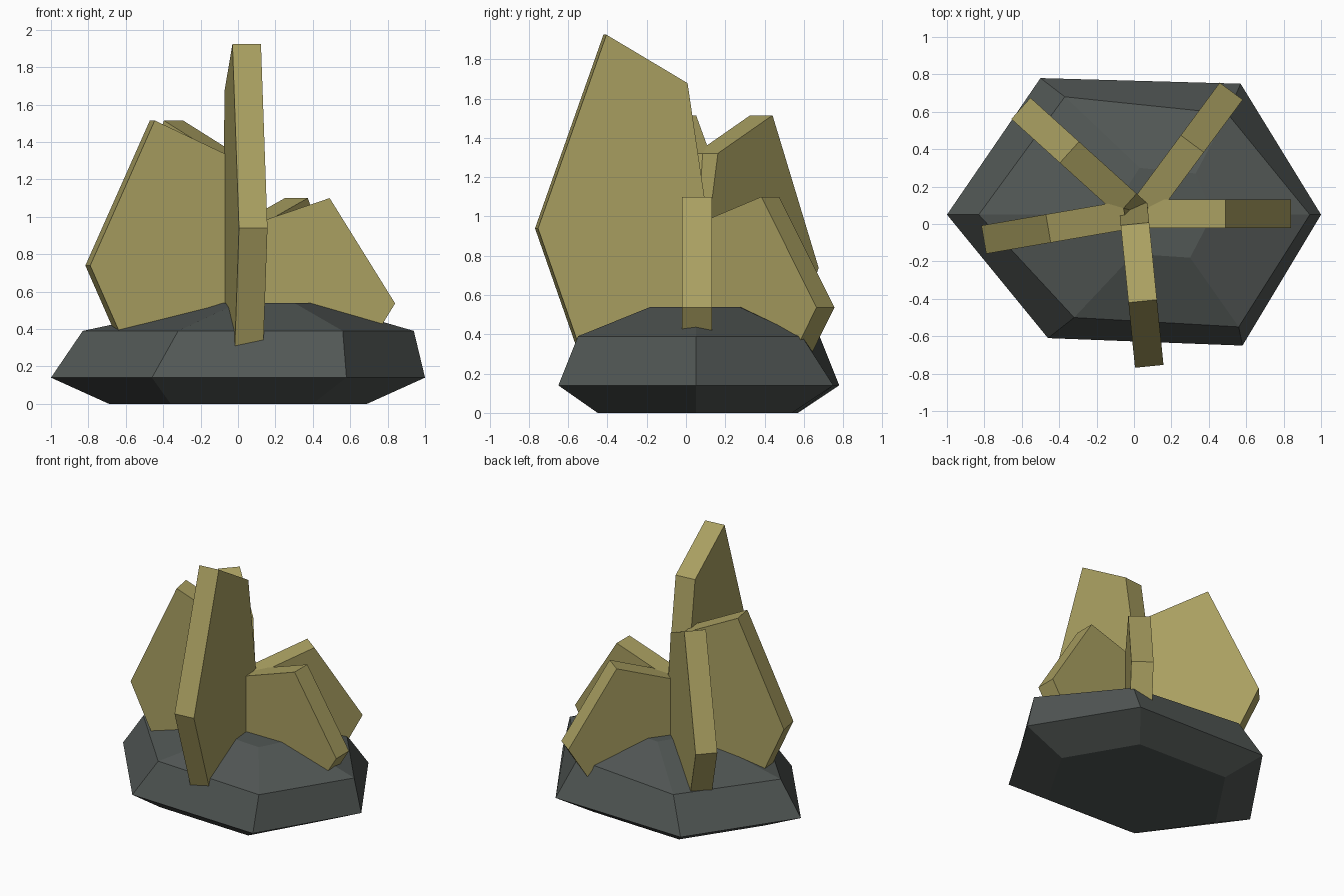
import bpy, bmesh, math
from mathutils import Vector

if "Cube" in bpy.data.objects:
    bpy.data.objects.remove(bpy.data.objects["Cube"])


def material(name, rgb):
    m = bpy.data.materials.new(name)
    m.diffuse_color = (*rgb, 1)
    m.use_nodes = True
    m.node_tree.nodes["Principled BSDF"].inputs["Base Color"].default_value = m.diffuse_color
    return m


GOLD = material("dull gold", (0.40, 0.35, 0.12))
STONE = material("dark grey stone", (0.083, 0.095, 0.090))


def loft(name, rings, mat):
    """Closed solid skinned through rings of equal point count."""
    bm = bmesh.new()
    loops = [[bm.verts.new(p) for p in ring] for ring in rings]
    n = len(loops[0])
    for a, b in zip(loops, loops[1:]):
        for i in range(n):
            j = (i + 1) % n
            bm.faces.new((a[i], a[j], b[j], b[i]))
    bm.faces.new(loops[0][::-1])
    bm.faces.new(loops[-1])
    bmesh.ops.recalc_face_normals(bm, faces=bm.faces)
    mesh = bpy.data.meshes.new(name)
    bm.to_mesh(mesh)
    bm.free()
    mesh.materials.append(mat)
    obj = bpy.data.objects.new(name, mesh)
    bpy.context.collection.objects.link(obj)
    return obj


# Faceted rock base: irregular hexagons stacked by height
levels = [
    (0.00, [(-.69, .05), (-.34, .57), (.40, .54), (.69, .05), (.40, -.45), (-.36, -.42)]),
    (0.14, [(-1.0, .05), (-.50, .78), (.57, .75), (1.0, .05), (.58, -.65), (-.46, -.61)]),
    (0.39, [(-.83, .05), (-.37, .68), (.50, .59), (.94, .05), (.56, -.55), (-.32, -.50)]),
    (0.54, [(-.13, .05), (.03, .30), (.33, .27), (.42, .05), (.30, -.18), (.00, -.16)]),
]
loft("rock_base", [[(x, y, z) for x, y in pts] for z, pts in levels], STONE)

# Crystal slab outline: distance from the hub, fraction of the slab height
OUTLINE = [(-.03, .14), (.58, .14), (.815, .488), (.465, 1.0), (.05, .872), (-.06, .488)]


def slab(name, origin, direction, height, thickness=0.153):
    out = Vector((*direction, 0)).normalized()
    side = Vector((-out.y, out.x, 0)) * thickness / 2
    hub = Vector((*origin, 0))
    mid = [hub + out * r + Vector((0, 0, f * height)) for r, f in OUTLINE]
    loft(name, [[p - side for p in mid], [p + side for p in mid]], GOLD)


# Five slabs radiating from the hub
slab("front_slab", (0.0, 0.05), (0.10, -0.995), 1.925)
slab("left_slab", (0.0, 0.055), (-0.985, -0.17), 1.515)
slab("back_left_slab", (0.0, 0.072), (-0.742, 0.67), 1.515)
slab("right_slab", (0.025, 0.055), (1, 0), 1.10)
slab("back_right_slab", (0.035, 0.055), (0.595, 0.804), 1.10)
